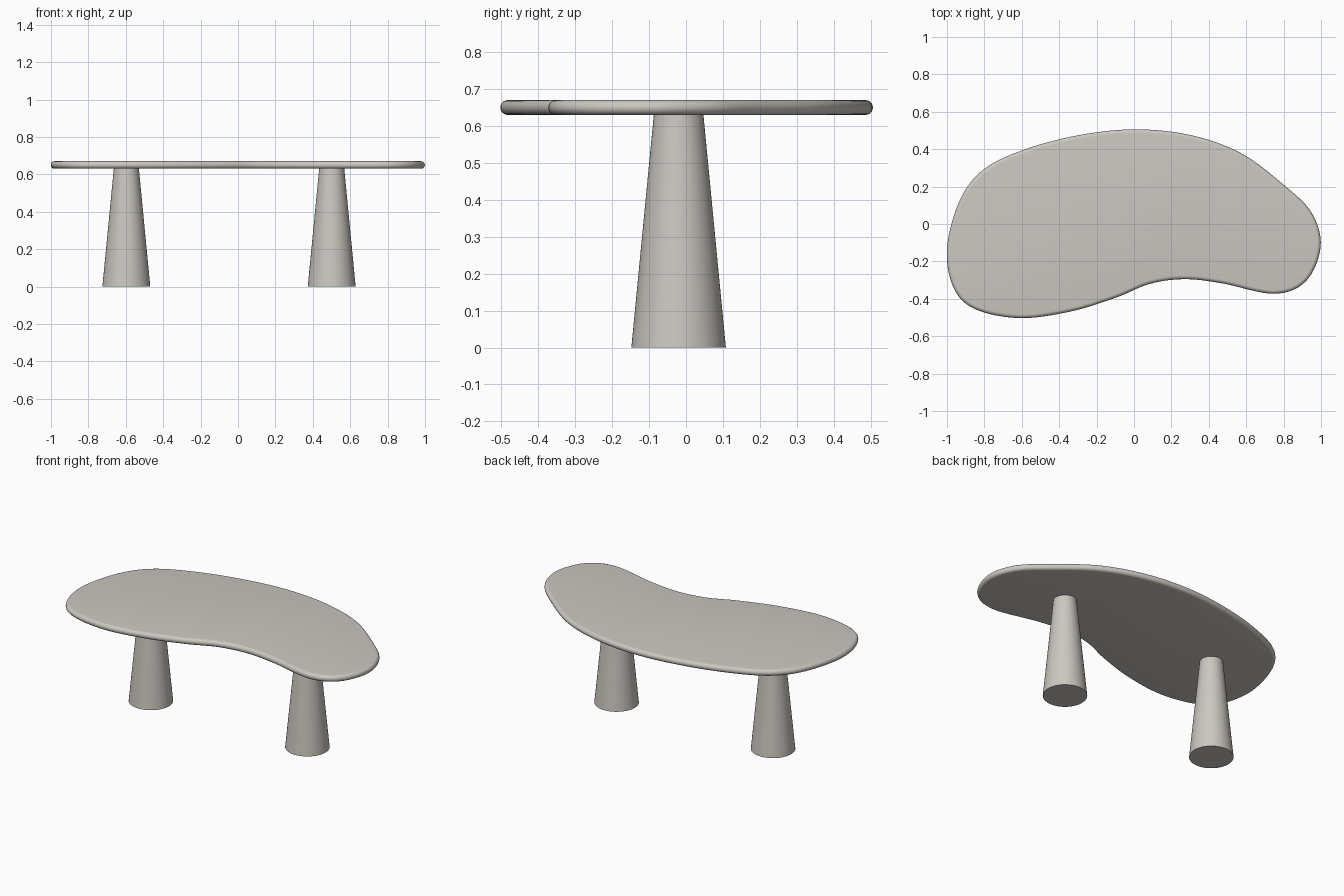
import bpy, bmesh, math
from mathutils import Vector

if "Cube" in bpy.data.objects:
    bpy.data.objects.remove(bpy.data.objects["Cube"])

stone = bpy.data.materials.new("warm grey")
stone.diffuse_color = (0.60, 0.57, 0.53, 1)
stone.use_nodes = True
stone.node_tree.nodes["Principled BSDF"].inputs["Base Color"].default_value = stone.diffuse_color

# kidney outline control points, counter-clockwise from the back
OUTLINE = [(0, .506), (-.3, .474), (-.58, .4), (-.8, .295), (-.93, .13), (-1, -.13),
           (-.965, -.34), (-.85, -.455), (-.61, -.503), (-.34, -.468), (-.1, -.395),
           (.085, -.32), (.27, -.295), (.47, -.317), (.75, -.373), (.92, -.305),
           (.998, -.12), (.95, .06), (.8, .21), (.57, .38), (.3, .476)]


def smooth_loop(points, steps):
    """Closed Catmull-Rom curve through the points."""
    p = [Vector(q) for q in points]
    n, out = len(p), []
    for i in range(n):
        a, b, c, d = p[i - 1], p[i], p[(i + 1) % n], p[(i + 2) % n]
        for s in range(steps):
            t = s / steps
            out.append(0.5 * (2 * b + (c - a) * t + (2 * a - 5 * b + 4 * c - d) * t * t
                              + (3 * b - a - 3 * c + d) * t ** 3))
    return out


def add_object(name, bm):
    bmesh.ops.recalc_face_normals(bm, faces=bm.faces)
    me = bpy.data.meshes.new(name)
    bm.to_mesh(me)
    bm.free()
    me.materials.append(stone)
    ob = bpy.data.objects.new(name, me)
    bpy.context.collection.objects.link(ob)
    bpy.ops.object.select_all(action='DESELECT')
    ob.select_set(True)
    bpy.context.view_layer.objects.active = ob
    bpy.ops.object.shade_smooth_by_angle(angle=math.radians(35))


# tabletop: outline swept through a rounded edge profile
loop = smooth_loop(OUTLINE, 8)
n = len(loop)
inward = []
for i in range(n):
    t = (loop[(i + 1) % n] - loop[i - 1]).normalized()
    inward.append(Vector((-t.y, t.x)))
bm = bmesh.new()
rings = []
for k in range(13):
    a = -math.pi / 2 + math.pi * k / 12
    inset, z = 0.02 * (1 - math.cos(a)), 0.65 + 0.02 * math.sin(a)
    rings.append([bm.verts.new((*(p + d * inset), z)) for p, d in zip(loop, inward)])
for lo, hi in zip(rings, rings[1:]):
    for i in range(n):
        j = (i + 1) % n
        bm.faces.new((lo[i], lo[j], hi[j], hi[i]))
bm.faces.new(rings[0][::-1])
bm.faces.new(rings[-1])
add_object("tabletop", bm)

# tapered round legs
for name, x in (("left_leg", -0.597), ("right_leg", 0.501)):
    bm = bmesh.new()
    bmesh.ops.create_cone(bm, cap_ends=True, segments=64, radius1=0.128, radius2=0.067, depth=0.632)
    bmesh.ops.translate(bm, verts=bm.verts, vec=(x, -0.02, 0.316))
    add_object(name, bm)
